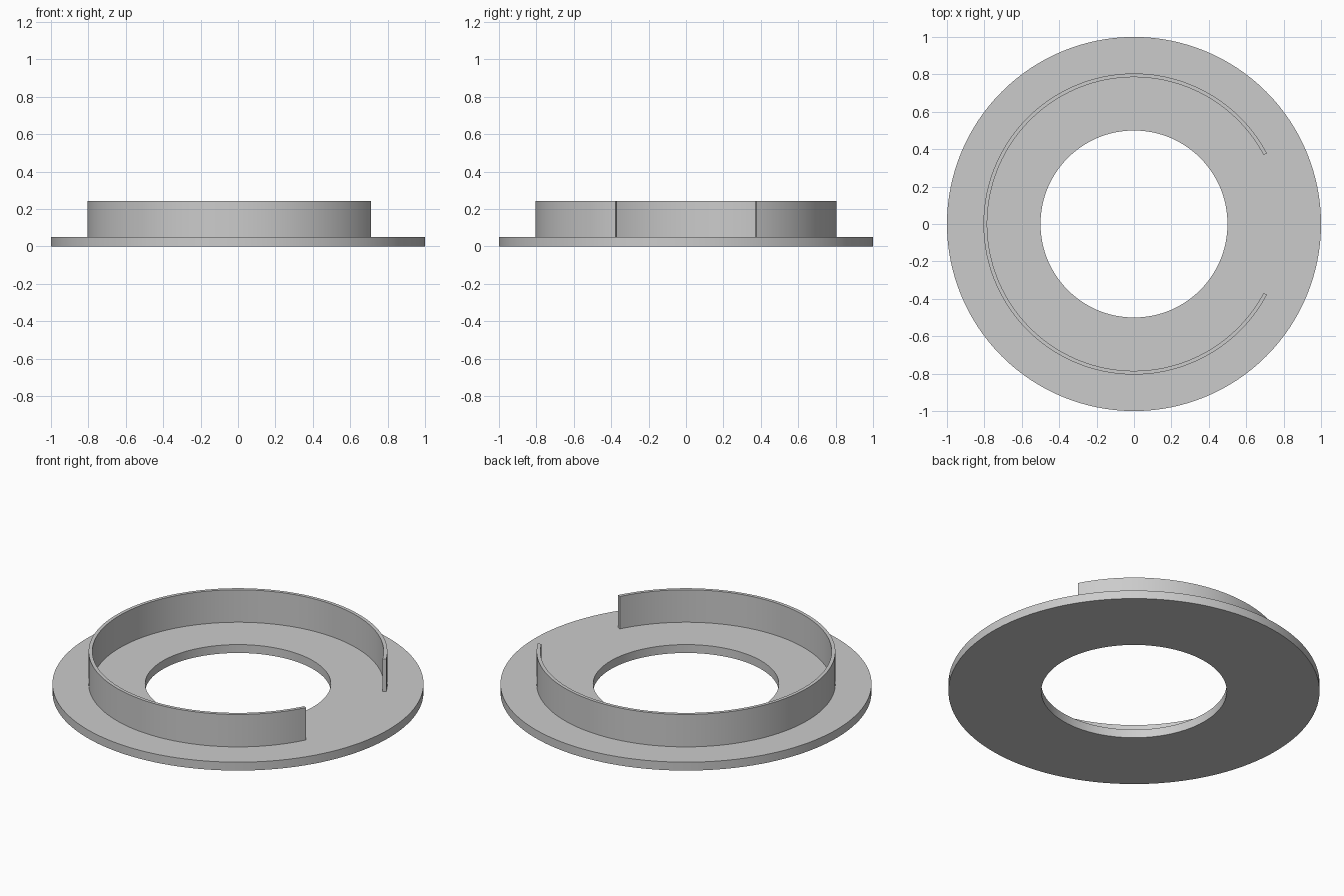
import bpy
import bmesh
import math

cube = bpy.data.objects.get("Cube")
if cube:
    bpy.data.objects.remove(cube, do_unlink=True)

grey = bpy.data.materials.new("light grey")
grey.use_nodes = True
colour = (0.6, 0.6, 0.6, 1)
grey.diffuse_color = colour
grey.node_tree.nodes["Principled BSDF"].inputs["Base Color"].default_value = colour


def ring_part(name, inner, outer, bottom, top, start=0, end=360, steps=128):
    """Sweep a rectangular section around z, closed or as an open arc."""
    closed = end - start == 360
    section = [(inner, bottom), (outer, bottom), (outer, top), (inner, top)]
    bm = bmesh.new()
    loops = []
    for i in range(steps if closed else steps + 1):
        a = math.radians(start + (end - start) * i / steps)
        loops.append([bm.verts.new((r * math.cos(a), r * math.sin(a), z)) for r, z in section])
    for i in range(steps):
        p, q = loops[i], loops[(i + 1) % len(loops)]
        for j in range(4):
            k = (j + 1) % 4
            bm.faces.new((p[j], q[j], q[k], p[k]))
    if not closed:
        bm.faces.new(loops[0])
        bm.faces.new(loops[-1][::-1])
    bmesh.ops.recalc_face_normals(bm, faces=bm.faces)
    mesh = bpy.data.meshes.new(name)
    bm.to_mesh(mesh)
    bm.free()
    mesh.materials.append(grey)
    obj = bpy.data.objects.new(name, mesh)
    bpy.context.collection.objects.link(obj)
    bpy.ops.object.select_all(action="DESELECT")
    obj.select_set(True)
    bpy.context.view_layer.objects.active = obj
    bpy.ops.object.shade_smooth_by_angle(angle=math.radians(30))
    return obj


# Flat annular base
ring_part("base_flange", 0.5, 1.0, 0, 0.05)

# Thin upright collar, open on the +x side
ring_part("open_collar", 0.785, 0.805, 0.05, 0.243, start=28, end=332)
